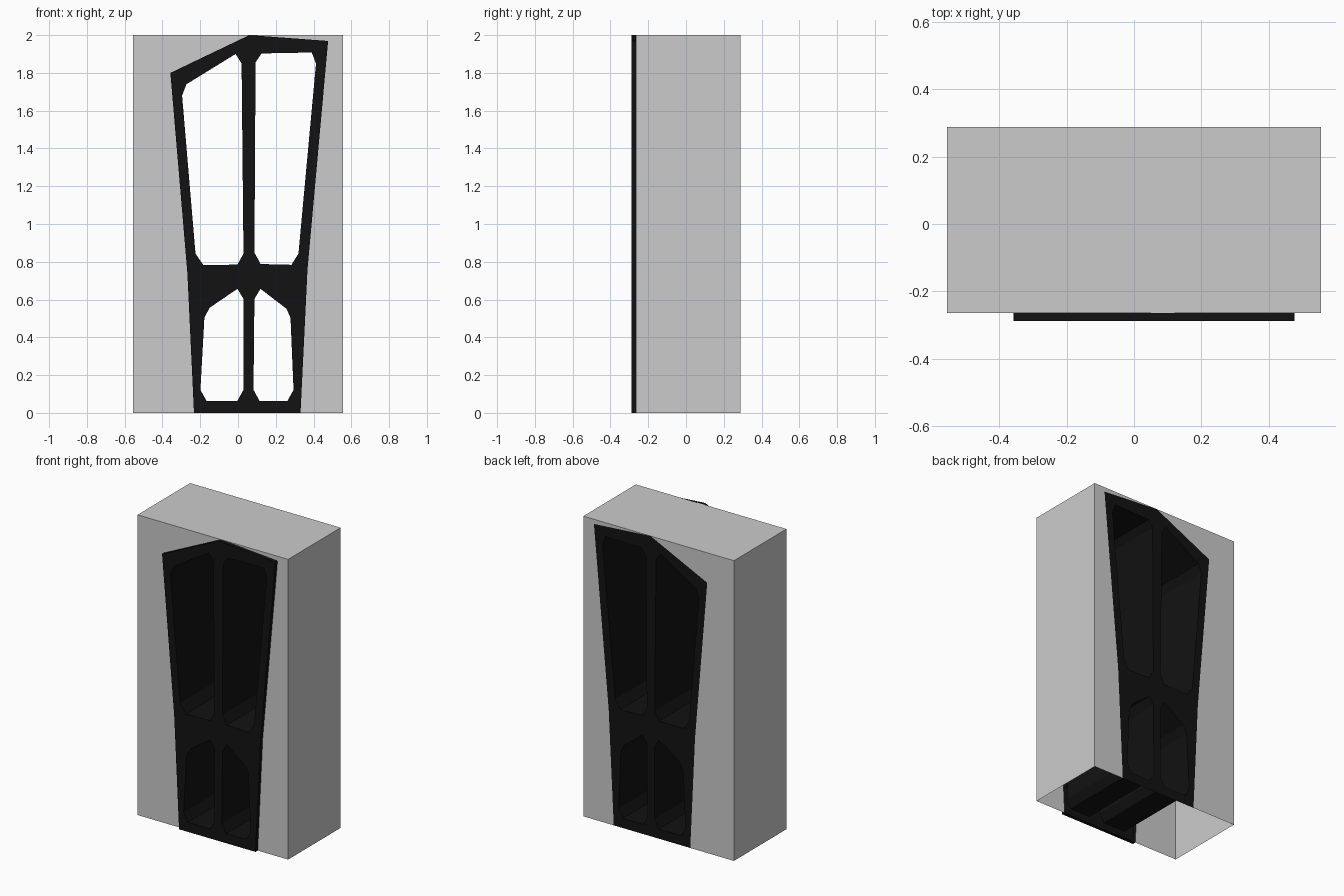
import bpy, bmesh

if "Cube" in bpy.data.objects:
    bpy.data.objects.remove(bpy.data.objects["Cube"])

Y_FRONT, Y_WALL, Y_BACK = -0.288, -0.265, 0.288
HALF_W, HEIGHT = 0.555, 2.0

# Frame outline, (x, z): each side runs from floor to the roof apex
APEX = (0.06, HEIGHT)
LEFT = [(-0.233, 0), (-0.268, 0.74), (-0.358, 1.80)]
RIGHT = [(0.331, 0), (0.368, 0.76), (0.477, 1.969)]
OUTLINE = RIGHT + [APEX] + LEFT[::-1]

# Four through-openings with clipped corners
OPENINGS = [
    [(-.296, 1.68), (-.273, 1.74), (-.013, 1.90), (.019, 1.85),
     (.029, .843), (-.003, .785), (-.183, .782), (-.225, .843)],
    [(.093, 1.855), (.125, 1.903), (.39, 1.908), (.413, 1.85),
     (.32, .843), (.283, .784), (.12, .788), (.087, .848)],
    [(-.003, .657), (.029, .604), (.029, .122), (-.003, .064),
     (-.167, .064), (-.199, .122), (-.178, .503), (-.151, .556)],
    [(.087, .604), (.119, .657), (.257, .551), (.278, .503),
     (.294, .122), (.262, .064), (.114, .064), (.082, .122)],
]


def ring(bm, points, y):
    return [bm.verts.new((x, y, z)) for x, z in points]


def bridge(bm, a, b):
    n = len(a)
    for i in range(n):
        j = (i + 1) % n
        bm.faces.new((a[i], a[j], b[j], b[i]))


def loop_edges(bm, vs):
    out = []
    for i, v in enumerate(vs):
        w = vs[(i + 1) % len(vs)]
        out.append(bm.edges.get((v, w)) or bm.edges.new((v, w)))
    return out


def finish(bm, name, material=None):
    bmesh.ops.remove_doubles(bm, verts=bm.verts, dist=1e-5)
    bmesh.ops.recalc_face_normals(bm, faces=bm.faces)
    mesh = bpy.data.meshes.new(name)
    bm.to_mesh(mesh)
    bm.free()
    obj = bpy.data.objects.new(name, mesh)
    bpy.context.collection.objects.link(obj)
    if material:
        mesh.materials.append(material)
    return obj


# Grey housing: open-bottomed shell, front and back cut to the frame outline
bm = bmesh.new()
for y in (Y_WALL, Y_BACK):
    for side, s in ((LEFT, -1), (RIGHT, 1)):
        pts = [(s * HALF_W, 0)] + side + [APEX, (s * HALF_W, HEIGHT)]
        bm.faces.new(ring(bm, pts, y))
for s in (-1, 1):
    x = s * HALF_W
    bm.faces.new([bm.verts.new(p) for p in (
        (x, Y_WALL, 0), (x, Y_BACK, 0), (x, Y_BACK, HEIGHT), (x, Y_WALL, HEIGHT))])
    bm.faces.new([bm.verts.new(p) for p in (
        (x, Y_WALL, HEIGHT), (APEX[0], Y_WALL, HEIGHT),
        (APEX[0], Y_BACK, HEIGHT), (x, Y_BACK, HEIGHT))])
finish(bm, "housing")

# Dark window frame: front and back plates, joined by the opening tunnels
dark = bpy.data.materials.new("dark_frame")
dark.diffuse_color = (0.006, 0.006, 0.006, 1)
dark.use_nodes = True
dark.node_tree.nodes["Principled BSDF"].inputs["Base Color"].default_value = dark.diffuse_color
bm = bmesh.new()
front, back = ring(bm, OUTLINE, Y_FRONT), ring(bm, OUTLINE, Y_BACK)
plates = [loop_edges(bm, front), loop_edges(bm, back)]
tunnels = []
for pts in OPENINGS:
    a, b = ring(bm, pts, Y_FRONT), ring(bm, pts, Y_BACK)
    plates[0] += loop_edges(bm, a)
    plates[1] += loop_edges(bm, b)
    tunnels.append((a, b))
for edges, n in zip(plates, ((0, -1, 0), (0, 1, 0))):
    bmesh.ops.triangle_fill(bm, edges=edges, use_beauty=True, normal=n)
for a, b in tunnels:
    bridge(bm, a, b)
# Raised outer rim on the front
bridge(bm, front, ring(bm, OUTLINE, Y_WALL))
finish(bm, "window_frame", dark)
